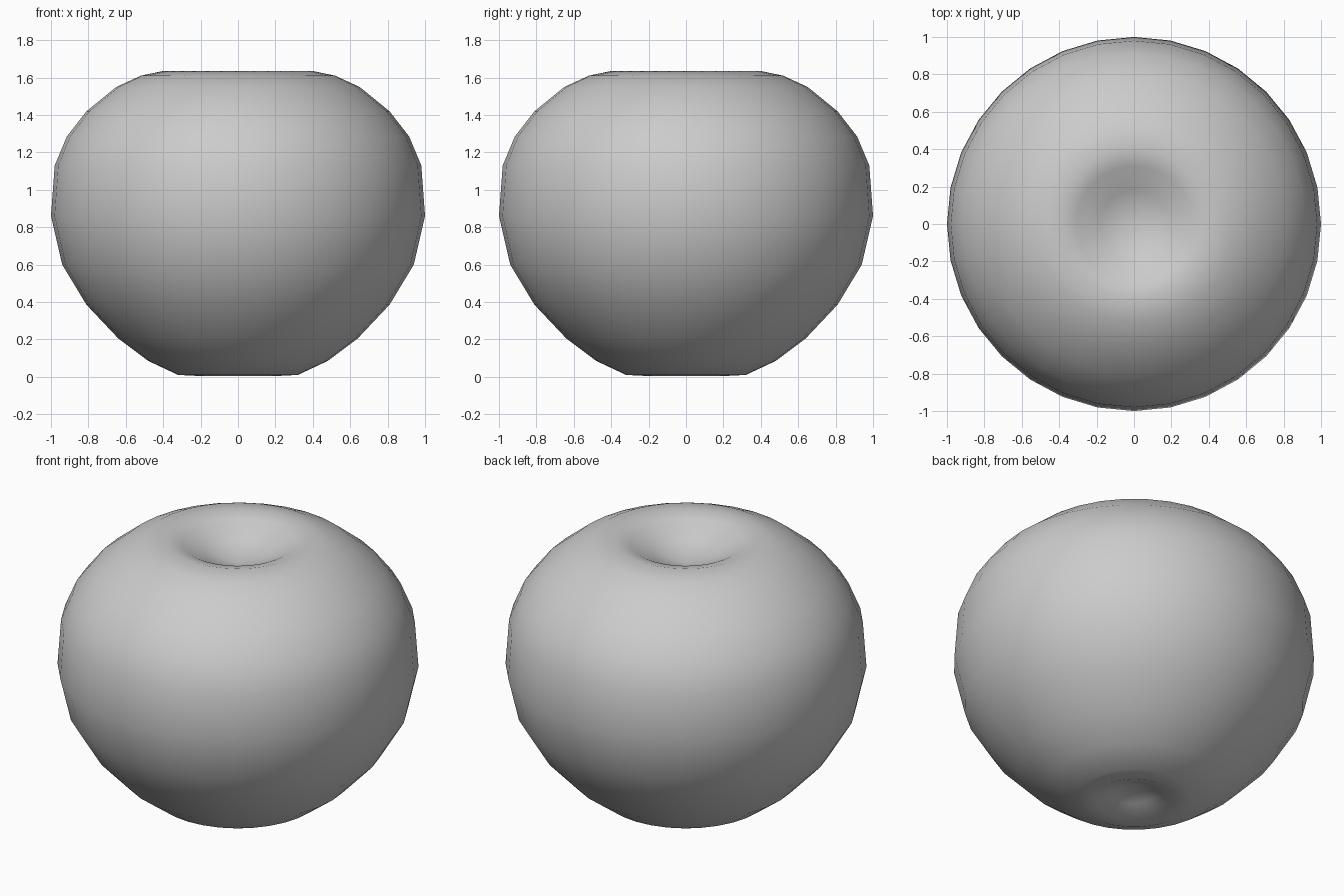
import bpy, bmesh, math

if "Cube" in bpy.data.objects:
    bpy.data.objects.remove(bpy.data.objects["Cube"])

# Half profile of the fruit (radius, height), bottom pole to top pole
PROFILE = [(0, 0.09), (0.12, 0.045), (0.22, 0.005), (0.32, 0.01), (0.48, 0.085),
           (0.64, 0.205), (0.81, 0.385), (0.94, 0.60), (1.0, 0.86),
           (0.98, 1.13), (0.915, 1.285), (0.81, 1.42), (0.65, 1.55),
           (0.52, 1.61), (0.40, 1.635), (0.31, 1.61), (0.18, 1.54), (0, 1.48)]
SIDES = 32


def lathe(name, profile, sides):
    bm = bmesh.new()
    rings = []
    for r, z in profile:
        n = sides if r > 0 else 1
        rings.append([bm.verts.new((r * math.cos(2 * math.pi * i / sides),
                                    r * math.sin(2 * math.pi * i / sides), z))
                      for i in range(n)])
    for a, b in zip(rings, rings[1:]):
        for i in range(sides):
            j = (i + 1) % sides
            if len(a) == 1:
                bm.faces.new((a[0], b[j], b[i]))
            elif len(b) == 1:
                bm.faces.new((a[i], a[j], b[0]))
            else:
                bm.faces.new((a[i], a[j], b[j], b[i]))
    bmesh.ops.recalc_face_normals(bm, faces=bm.faces)
    for f in bm.faces:
        f.smooth = True
    mesh = bpy.data.meshes.new(name)
    bm.to_mesh(mesh)
    bm.free()
    obj = bpy.data.objects.new(name, mesh)
    bpy.context.collection.objects.link(obj)
    return obj


# Round fruit body with a dimple at the top and bottom
lathe("apple_body", PROFILE, SIDES)
